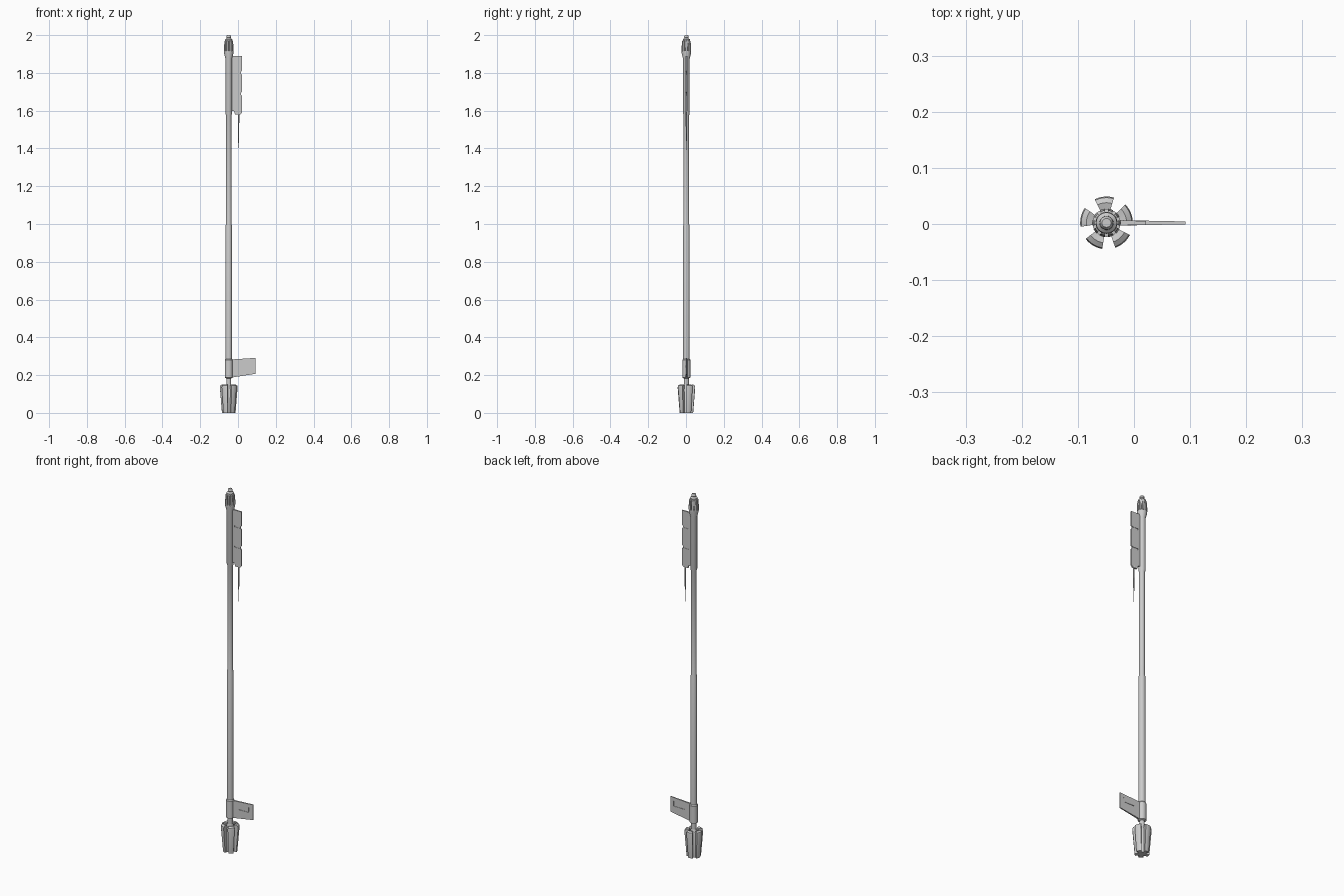
import bpy, bmesh, math
from mathutils import Matrix

if "Cube" in bpy.data.objects:
    bpy.data.objects.remove(bpy.data.objects["Cube"])

CX, CY = -0.049, 0.002   # staff axis


def finish(bm, name, smooth=True):
    bmesh.ops.remove_doubles(bm, verts=bm.verts, dist=1e-6)
    bmesh.ops.recalc_face_normals(bm, faces=bm.faces)
    me = bpy.data.meshes.new(name)
    bm.to_mesh(me)
    bm.free()
    ob = bpy.data.objects.new(name, me)
    bpy.context.collection.objects.link(ob)
    ob.location = (CX, CY, 0)
    if smooth:
        bpy.context.view_layer.objects.active = ob
        bpy.ops.object.select_all(action='DESELECT')
        ob.select_set(True)
        bpy.ops.object.shade_smooth_by_angle(angle=math.radians(35))
    return ob


def lathe(name, prof, n=20):
    """Revolve (radius, z) points, closed at both ends."""
    bm = bmesh.new()
    rings = [[bm.verts.new((r * math.cos(2 * math.pi * i / n), r * math.sin(2 * math.pi * i / n), z))
              for i in range(n)] for r, z in prof]
    for a, b in zip(rings, rings[1:]):
        for i in range(n):
            bm.faces.new((a[i], a[(i + 1) % n], b[(i + 1) % n], b[i]))
    bm.faces.new(rings[0])
    bm.faces.new(rings[-1])
    return finish(bm, name)


def sector(name, prof, angle, width, n=5):
    """Sweep a closed (radius, z) profile through part of a turn."""
    bm = bmesh.new()
    rings = []
    for i in range(n + 1):
        a = math.radians(angle + width * (i / n - 0.5))
        rings.append([bm.verts.new((r * math.cos(a), r * math.sin(a), z)) for r, z in prof])
    m = len(prof)
    for a, b in zip(rings, rings[1:]):
        for i in range(m):
            bm.faces.new((a[i], a[(i + 1) % m], b[(i + 1) % m], b[i]))
    bm.faces.new(rings[0])
    bm.faces.new(rings[-1])
    return finish(bm, name)


def plate(name, pts):
    """Flat plate from (x, z, half thickness) outline points, x from the axis."""
    bm = bmesh.new()
    f = [bm.verts.new((x, -t, z)) for x, z, t in pts]
    b = [bm.verts.new((x, t, z)) for x, z, t in pts]
    n = len(pts)
    bm.faces.new(f)
    bm.faces.new(b[::-1])
    for i in range(n):
        bm.faces.new((f[i], b[i], b[(i + 1) % n], f[(i + 1) % n]))
    return finish(bm, name, False)


# Shaft with thicker lower half and flag sleeve
lathe("shaft", [(0.013, 0.13), (0.013, 0.28), (0.0172, 0.285), (0.0172, 0.99), (0.0145, 1.0),
                (0.0145, 1.575), (0.0175, 1.585), (0.0175, 1.875), (0.025, 1.905), (0.025, 1.915),
                (0.017, 1.917)])

# Foot: core with five flared petals
lathe("foot_core", [(0.022, 0.0), (0.025, 0.125), (0.014, 0.15)])
petal = [(0.012, 0.0), (0.036, 0.0), (0.047, 0.135), (0.045, 0.144), (0.036, 0.15), (0.024, 0.147), (0.018, 0.13)]
for k in range(5):
    sector(f"foot_petal_{k + 1}", petal, 95 + 72 * k, 43)

# Lower collar and fin
lathe("fin_collar", [(0.014, 0.183), (0.021, 0.187), (0.021, 0.281), (0.0165, 0.287)])
fin = plate("lower_fin", [(0.015, 0.187, 0.005), (0.141, 0.207, 0.0025),
                          (0.141, 0.291, 0.0025), (0.015, 0.283, 0.005)])

# L-shaped grooves on both faces of the fin
bm = bmesh.new()
for s in (-1, 1):
    for x, z, w, h in ((0.085, 0.245, 0.07, 0.006), (0.118, 0.256, 0.006, 0.028)):
        bmesh.ops.create_cube(bm, size=1, matrix=Matrix.Translation((x, s * 0.0065, z))
                              @ Matrix.Diagonal((w, 0.01, h, 1)))
cutter = finish(bm, "groove_cutter", False)
cutter.hide_render = True
cutter.hide_viewport = True
mod = fin.modifiers.new("grooves", 'BOOLEAN')
mod.operation = 'DIFFERENCE'
mod.object = cutter
mod.use_self = True

# Upper vane: thin web carrying three panels separated by slanted gaps
plate("vane_web", [(0.012, 1.60, 0.0022), (0.064, 1.60, 0.0022), (0.064, 1.888, 0.0022), (0.012, 1.888, 0.0022)])
plate("vane_spine", [(0.012, 1.60, 0.005), (0.03, 1.597, 0.005), (0.03, 1.89, 0.005), (0.012, 1.89, 0.005)])
for k, (z0, z1) in enumerate(((1.60, 1.685), (1.693, 1.797), (1.805, 1.89))):
    low = [(0.028, 1.597, 0.0045), (0.034, 1.58, 0.0045), (0.062, 1.58, 0.0035), (0.07, 1.59, 0.0035)]
    mid = [(0.028, z0, 0.0045), (0.062, z0, 0.0035), (0.07, z0 + 0.006, 0.0035)]
    plate(f"vane_panel_{k + 1}", (low if k == 0 else mid)
          + [(0.07, z1 - (0.005 if k < 2 else 0), 0.0035), (0.062, z1, 0.0035), (0.028, z1, 0.0045)])

# Needle hanging below the vane
needle = lathe("vane_needle", [(0.0006, 1.39), (0.0025, 1.46), (0.0042, 1.575), (0.0042, 1.59)], 8)
needle.location.x += 0.052

# Head: inner core, ring of ribs, stepped tip
lathe("head_core", [(0.018, 1.91), (0.018, 1.96), (0.0195, 1.968), (0.0185, 1.978), (0.012, 1.983), (0.0105, 1.985),
                    (0.0125, 1.988), (0.0118, 1.995), (0.008, 2.0)])
rib = [(0.016, 1.91), (0.0255, 1.913), (0.0255, 1.935), (0.0225, 1.968), (0.017, 1.974)]
for k in range(10):
    sector(f"head_rib_{k + 1}", rib, 36 * k, 22, 3)
